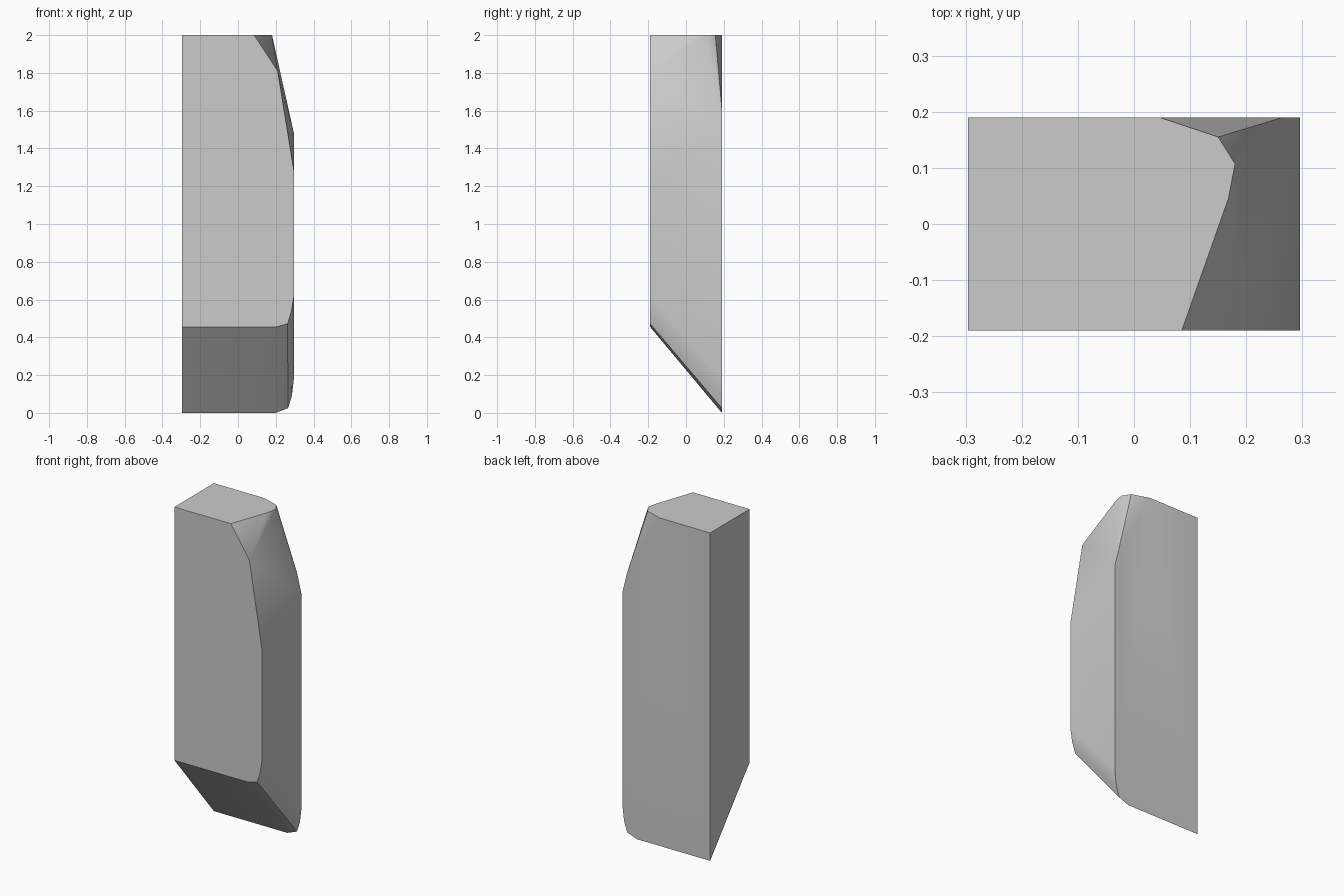
import bpy
import bmesh
import math

default = bpy.data.objects.get("Cube")
if default:
    bpy.data.objects.remove(default, do_unlink=True)

HALF_W, HALF_D, TOP = 0.296, 0.19, 2.0

# Outlines of the front and back faces as (x, z), running up the worn side
front_profile = [(-HALF_W, 0.455), (0.20, 0.455), (0.262, 0.472), (0.283, 0.54),
                 (HALF_W, 0.62), (HALF_W, 1.28), (0.21, 1.81), (0.085, TOP), (-HALF_W, TOP)]
back_profile = [(-HALF_W, 0.0), (0.20, 0.0), (0.265, 0.025), (0.285, 0.09),
                (HALF_W, 0.18), (HALF_W, 1.48), (0.265, 1.605), (0.045, TOP), (-HALF_W, TOP)]
# Chipped corner of the top face as (x, y)
top_chip = [(0.168, 0.045), (0.18, 0.107), (0.15, 0.155)]

points = [(x, -HALF_D, z) for x, z in front_profile]
points += [(x, HALF_D, z) for x, z in back_profile]
points += [(x, y, TOP) for x, y in top_chip]

# Stone block as the hull of its outlines
bm = bmesh.new()
for p in points:
    bm.verts.new(p)
bmesh.ops.convex_hull(bm, input=bm.verts)
bmesh.ops.dissolve_limit(bm, angle_limit=math.radians(0.5), verts=bm.verts, edges=bm.edges)
bmesh.ops.recalc_face_normals(bm, faces=bm.faces)
mesh = bpy.data.meshes.new("stone_block")
bm.to_mesh(mesh)
bm.free()

block = bpy.data.objects.new("stone_block", mesh)
bpy.context.collection.objects.link(block)

# Plain grey stone
grey = bpy.data.materials.new("light_grey")
grey.use_nodes = True
colour = (0.6, 0.6, 0.6, 1.0)
grey.diffuse_color = colour
for node in grey.node_tree.nodes:
    if node.type == "BSDF_PRINCIPLED":
        node.inputs["Base Color"].default_value = colour
mesh.materials.append(grey)

# Soft shading over the worn side, crisp main edges
bpy.ops.object.select_all(action="DESELECT")
block.select_set(True)
bpy.context.view_layer.objects.active = block
bpy.ops.object.shade_smooth_by_angle(angle=math.radians(30))
